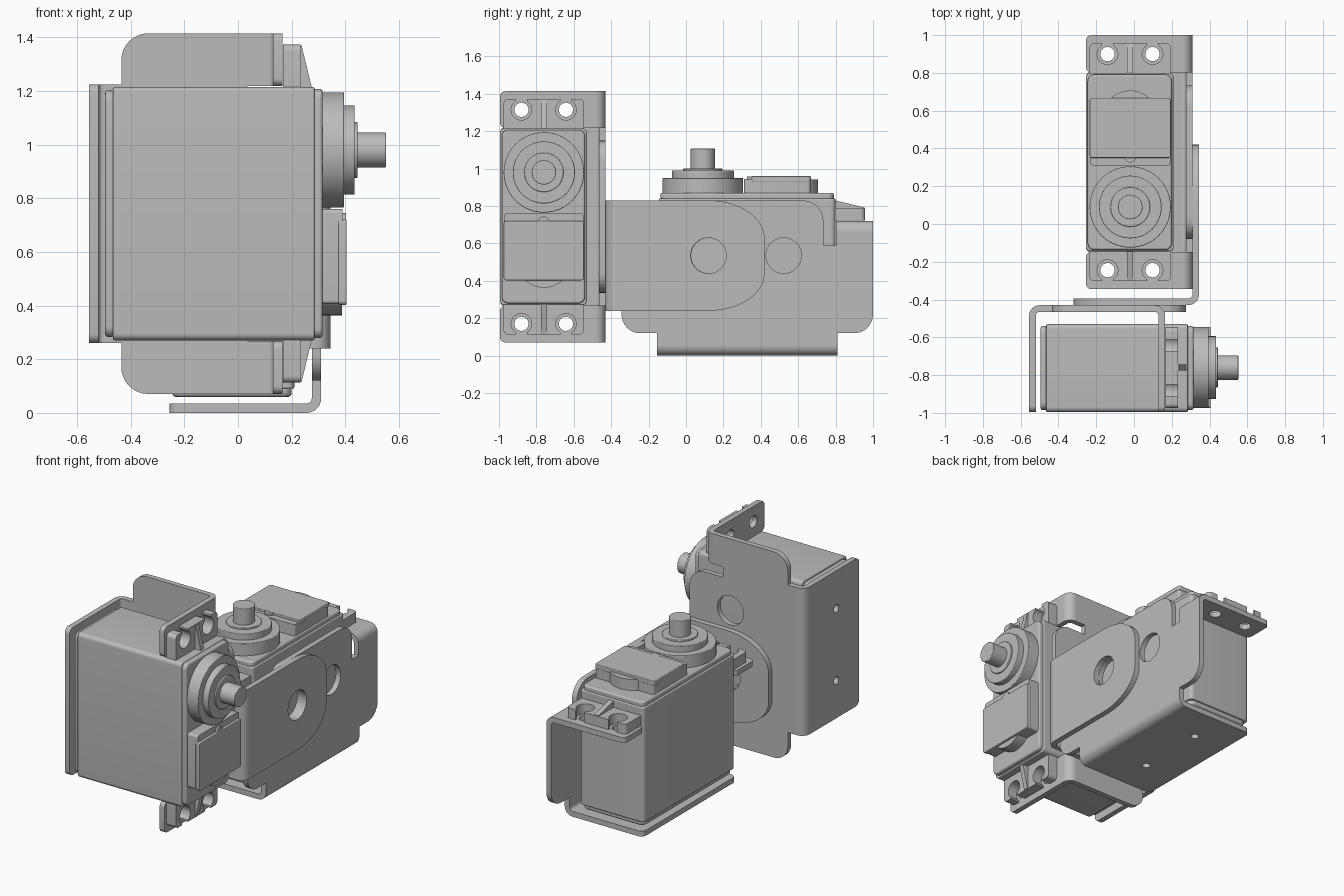
import bpy, bmesh, math
from mathutils import Matrix, Vector

cube = bpy.data.objects.get("Cube")
if cube:
    bpy.data.objects.remove(cube)

grey = bpy.data.materials.new("satin_grey")
grey.use_nodes = True
grey.diffuse_color = (0.5, 0.5, 0.5, 1)
grey.node_tree.nodes["Principled BSDF"].inputs["Base Color"].default_value = (0.5, 0.5, 0.5, 1)

# Extrusion directions: outline (u, v) plus height w
AXES = {"x": lambda u, v, w: (w, u, v),
        "y": lambda u, v, w: (u, w, v),
        "z": lambda u, v, w: (u, v, w)}


def circle(cx, cy, r, n=40):
    return [(cx + r * math.cos(math.tau * i / n), cy + r * math.sin(math.tau * i / n)) for i in range(n)]


def rounded(corners, steps=8):
    """Outline from (u, v, radius) or (u, v, radius_in, radius_out) corners."""
    out = []
    for i, c in enumerate(corners):
        p = Vector(c[:2])
        a, b = (c[2], c[-1]) if len(c) > 2 else (0, 0)
        if a == 0:
            out.append(tuple(p))
            continue
        d1 = (Vector(corners[i - 1][:2]) - p).normalized()
        d2 = (Vector(corners[(i + 1) % len(corners)][:2]) - p).normalized()
        mid = p + d1 * a + d2 * b
        for k in range(steps + 1):
            t = math.pi / 2 * k / steps
            out.append(tuple(mid - d2 * b * math.cos(t) - d1 * a * math.sin(t)))
    return out


def rect(u0, u1, v0, v1, r=0):
    return rounded([(u0, v0, r), (u1, v0, r), (u1, v1, r), (u0, v1, r)])


def bend(cu, cv, r_out, r_in, start, n=10):
    """Quarter ring cross-section of a folded sheet."""
    ang = [start + math.pi / 2 * i / n for i in range(n + 1)]
    return ([(cu + r_out * math.cos(a), cv + r_out * math.sin(a)) for a in ang] +
            [(cu + r_in * math.cos(a), cv + r_in * math.sin(a)) for a in reversed(ang)])


def prism(name, axis, outline, lo, hi, holes=(), bevel=0, mat=Matrix()):
    """Solid with straight sides, optional through holes and softened rims."""
    bm = bmesh.new()
    twin, edges, sides = {}, [], []
    for loop in [outline, *holes]:
        low = [bm.verts.new(AXES[axis](u, v, lo)) for u, v in loop]
        for vert, (u, v) in zip(low, loop):
            twin[vert] = bm.verts.new(AXES[axis](u, v, hi))
        pairs = list(zip(low, low[1:] + low[:1]))
        sides += pairs
        if holes:
            edges += [bm.edges.new(p) for p in pairs]
        else:
            bm.faces.new(low)
    if holes:
        bmesh.ops.triangle_fill(bm, edges=edges, use_beauty=True)
    for f in list(bm.faces):
        bm.faces.new([twin[v] for v in f.verts])
    for a, b in sides:
        bm.faces.new((a, b, twin[b], twin[a]))
    bm.transform(mat)
    bmesh.ops.recalc_face_normals(bm, faces=bm.faces)
    me = bpy.data.meshes.new(name)
    bm.to_mesh(me)
    bm.free()
    me.materials.append(grey)
    ob = bpy.data.objects.new(name, me)
    bpy.context.collection.objects.link(ob)
    if bevel:
        mod = ob.modifiers.new("rim", "BEVEL")
        mod.width, mod.segments, mod.limit_method = bevel, 3, "ANGLE"
    bpy.ops.object.select_all(action="DESELECT")
    ob.select_set(True)
    bpy.context.view_layer.objects.active = ob
    bpy.ops.object.shade_smooth_by_angle(angle=math.radians(30))
    return ob


T = 0.035                 # sheet thickness
CX, CY = -0.02, 0.3275    # motor centre
SHAFT_Y = 0.09
HOLE_X = (CX - 0.12, CX + 0.118)


def motor_unit(tag, mat):
    def part(name, *args, **kw):
        prism(tag + "_" + name, *args, mat=mat, **kw)

    # Motor case
    part("motor_bottom_cap", "z", rect(-0.245, 0.2, CY - 0.46, CY + 0.46, 0.04), 0.06, 0.095, bevel=0.012)
    part("motor_body", "z", rect(-0.255, 0.21, CY - 0.472, CY + 0.472, 0.025), 0.09, 0.84, bevel=0.006)
    part("motor_top_case", "z", rect(-0.245, 0.2, CY - 0.465, CY + 0.463, 0.035), 0.83, 0.87, bevel=0.01)

    # Gear housing and output shaft
    for name, r, lo, hi in [("gear_dome", 0.215, 0.86, 0.95), ("bearing_ring", 0.166, 0.94, 0.99),
                            ("bearing_collar", 0.105, 0.98, 1.0), ("output_shaft", 0.065, 0.99, 1.107)]:
        part(name, "z", circle(CX, SHAFT_Y, r, 56), lo, hi, bevel=0.004)
    part("gear_block", "z", rect(-0.232, 0.192, 0.31, 0.665, 0.015), 0.86, 0.945)
    part("gear_cover", "z", rect(-0.235, 0.195, 0.35, 0.667, 0.015), 0.93, 0.96, bevel=0.004)
    part("gear_end_boss", "z", circle(CX, 0.56, 0.147), 0.86, 0.943)
    part("cover_pin", "z", circle(CX, 0.357, 0.032, 24), 0.93, 0.957)

    for s, end in [(-1, "near"), (1, "far")]:
        def y(d):
            return CY + s * d

        # Mounting ear with two open keyhole slots
        ear = [(-0.235, y(0.45)), *rounded([(-0.235, y(0.45)), (-0.235, y(0.63), 0.025), (CX, y(0.63))])[1:-1]]
        for hx in HOLE_X:
            ear.append((hx - 0.03, y(0.63)))
            for k in range(21):
                t = math.radians(123 + 294 * k / 20)
                ear.append((hx + 0.055 * math.cos(t), y(0.572 + 0.055 * math.sin(t))))
            ear.append((hx + 0.03, y(0.63)))
        ear += rounded([(CX, y(0.63)), (0.195, y(0.63), 0.025), (0.195, y(0.45))])[1:]
        part(end + "_ear", "z", ear, 0.722, 0.788)
        part(end + "_ear_rib", "x", [(y(0.45), 0.78), (y(0.627), 0.78), (y(0.627), 0.792), (y(0.45), 0.835)],
             CX - 0.016, CX + 0.016)

        # Bracket flange under the ear, folded out of the side plate
        a, b = y(0.475), y(0.672)
        part(end + "_flange", "z", rounded([(0.255, a), (-0.255, a, 0.03), (-0.255, b, 0.03), (0.255, b)]),
             0.685, 0.72, holes=[circle(hx, y(0.572), 0.038, 28) for hx in HOLE_X])
        part(end + "_flange_bend", "y", bend(0.255, 0.665, 0.055, 0.02, 0), min(a, b), max(a, b))

    # Bracket base, fold and side plate
    w = 0.482
    part("bracket_base", "z", rounded([(0.255, CY - w), (-0.255, CY - w, 0.035),
                                       (-0.255, CY + w, 0.035), (0.255, CY + w)]), 0, T,
         holes=[circle(CX, CY + d, 0.025, 24) for d in (-0.235, 0.235)])
    part("bracket_base_bend", "y", bend(0.255, 0.055, 0.055, 0.02, -math.pi / 2), CY - w, CY + w)
    half = [(w, 0.055), (w, 0.12), (0.672, 0.12, 0.1), (0.672, 0.665), (0.475, 0.665),
            (0.475, 0.59), (0.407, 0.59), (0.407, 0.83, 0.11)]
    side = [(CY + c[0], *c[1:]) for c in half] + [(CY - c[0], *c[1:]) for c in reversed(half)]
    part("bracket_side", "x", rounded(side), 0.275, 0.31,
         holes=[circle(CY + d, 0.535, 0.095) for d in (-0.205, 0.195)])


# Upright unit, then its mirrored twin lying with the shaft to +x
motor_unit("rear", Matrix())
motor_unit("front", Matrix(((0, 0, 1, -0.555), (1, 0, 0, -0.74), (0, -1, 0, 1.07), (0, 0, 0, 1))))


# Angle bracket joining the two units
def leg_outline(root, tip):
    return rounded([(root, 0.24), (tip, 0.24, 0.2, 0.3)[:2] + (0.3, 0.2),
                    (tip, 0.83, 0.2, 0.3), (root, 0.83)], 14)


prism("joint_side_leg", "x", leg_outline(-0.37, 0.42), 0.31, 0.345, holes=[circle(0.12, 0.535, 0.095)])
prism("joint_front_leg", "y", leg_outline(0.285, -0.32), -0.43, -0.395, holes=[circle(CX, 0.535, 0.095)])
prism("joint_bend", "z", bend(0.285, -0.37, 0.06, 0.025, -math.pi / 2), 0.24, 0.83)
